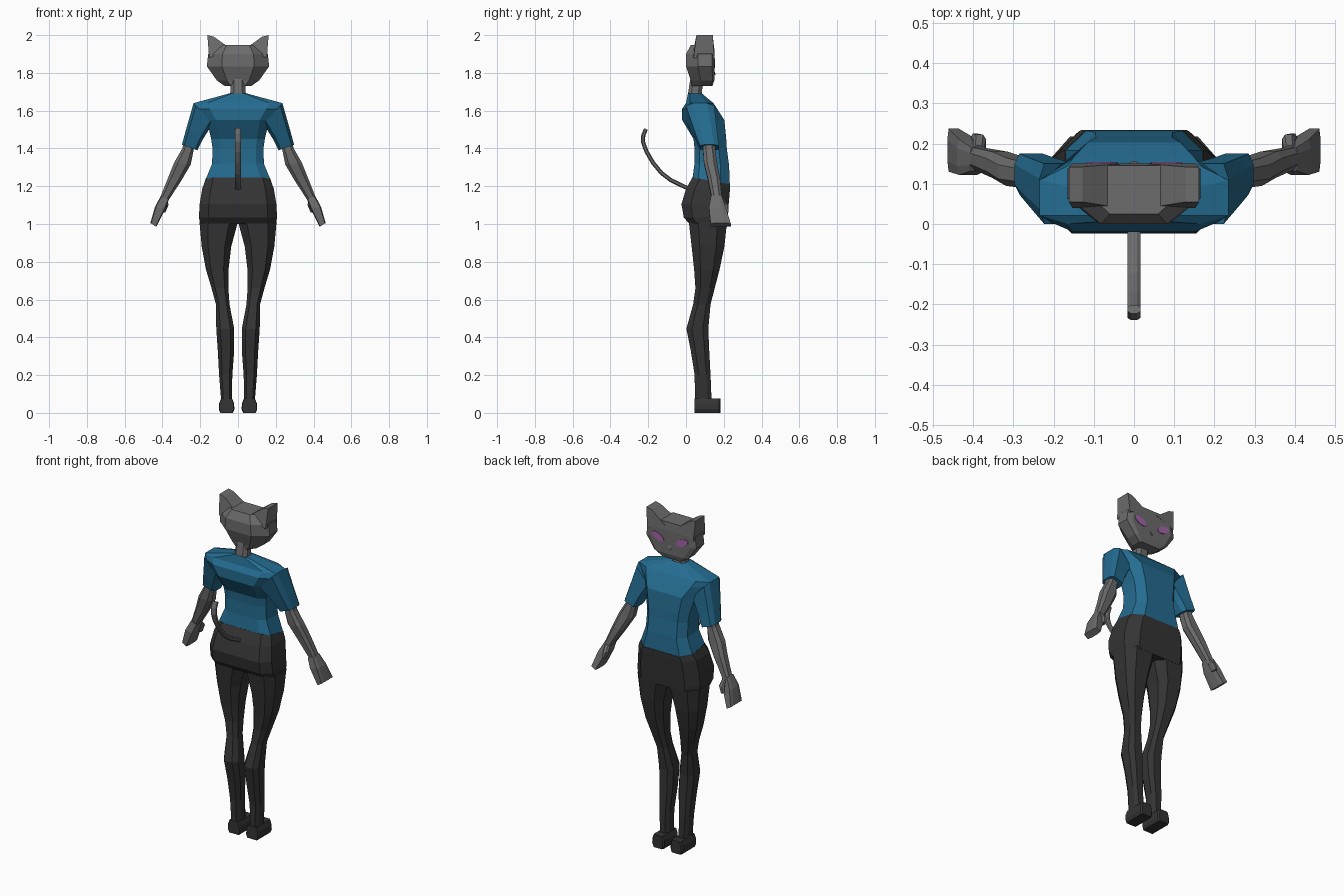
import bpy, bmesh, math
from mathutils import Vector


def material(name, rgb):
    m = bpy.data.materials.new(name)
    m.diffuse_color = (*rgb, 1)
    return m


FUR = material("grey fur", (0.15, 0.15, 0.15))
DARK = material("charcoal cloth", (0.034, 0.034, 0.034))
SHIRT = material("blue cloth", (0.018, 0.15, 0.28))
EYE = material("violet eye", (0.38, 0.13, 0.4))


def ring(x0, z0, x1, z1, y0, y1, cb=0.22, cf=0.22, db=0.25, df=0.25, tilt=0.0):
    """Eight-sided section spanning (x0,z0)-(x1,z1) and y0-y1 with cut corners."""
    uv = [(cb, 0), (1 - cb, 0), (1, db), (1, 1 - df),
          (1 - cf, 1), (cf, 1), (0, 1 - df), (0, db)]
    return [Vector((x0 + (x1 - x0) * u, y0 + (y1 - y0) * v,
                    z0 + (z1 - z0) * u + tilt * v)) for u, v in uv]


def loft(name, rings, mat, mirror=False):
    """Flat-faced skin over a list of equal-sized rings, capped at both ends."""
    bm = bmesh.new()
    rows = [[bm.verts.new(p) for p in r] for r in rings]
    n = len(rows[0])
    for a, b in zip(rows, rows[1:]):
        for i in range(n):
            j = (i + 1) % n
            bm.faces.new((a[i], a[j], b[j], b[i]))
    bm.faces.new(rows[0][::-1])
    bm.faces.new(rows[-1])
    bmesh.ops.recalc_face_normals(bm, faces=bm.faces)
    me = bpy.data.meshes.new(name)
    bm.to_mesh(me)
    bm.free()
    me.materials.append(mat)
    ob = bpy.data.objects.new(name, me)
    bpy.context.collection.objects.link(ob)
    if mirror:
        ob.modifiers.new("mirror", 'MIRROR').use_mirror_merge = False
    return ob


def body(name, rows, mat, **kw):
    """Symmetric part from rows of (z, half width, back y, front y, tilt)."""
    return loft(name, [ring(-w, z, w, z, y0, y1, tilt=t, **kw)
                       for z, w, y0, y1, t in rows], mat)


# Head, face towards +y
body("head", [(1.73, .07, .03, .14, 0), (1.76, .112, .025, .15, 0),
              (1.835, .165, .0, .15, 0), (1.90, .158, .0, .15, 0),
              (1.947, .115, .025, .145, 0)],
     FUR, cb=.24, cf=.1, db=.42, df=.08)
body("neck", [(1.66, .05, .01, .09, 0), (1.70, .04, .012, .083, 0),
              (1.78, .036, .025, .10, 0)], FUR)


def quad(x0, x1, y0, y1, z0, z1):
    return [Vector(p) for p in ((x0, y0, z0), (x1, y0, z1), (x1, y1, z1), (x0, y1, z0))]


loft("ear", [quad(.035, .153, .04, .15, 1.925, 1.88),
             quad(.128, .162, .055, .142, 1.992, 2.0)], FUR, True)


# Slanted almond eyes and small nose
def almond(y):
    out = []
    for i in range(10):
        a = i * math.tau / 10
        u, v = .043 * math.cos(a), .021 * math.sin(a)
        out.append(Vector((.08 + u * .92 - v * .39, y, 1.85 + u * .39 + v * .92)))
    return out


loft("eye", [almond(.148), almond(.154)], EYE, True)
loft("nose", [quad(-.014, .014, .146, .15, 1.812, 1.812),
              quad(-.004, .004, .146, .157, 1.79, 1.79)], FUR)

# Shirt
body("shirt", [(1.245, .17, .035, .232, -.035), (1.32, .137, .045, .228, -.01),
               (1.40, .135, .045, .216, 0), (1.45, .142, .04, .213, 0),
               (1.55, .165, -.02, .203, 0), (1.61, .215, -.02, .165, 0),
               (1.64, .235, .0, .145, 0), (1.69, .05, .01, .085, 0)],
     SHIRT, cb=.15, cf=.15, db=.15, df=.25)
loft("sleeve", [ring(.135, 1.53, .235, 1.64, .0, .15, .12, .12),
                ring(.185, 1.45, .275, 1.50, .045, .165, .15, .15),
                ring(.215, 1.39, .297, 1.42, .073, .175, .15, .15)], SHIRT, True)

# Arms
loft("forearm", [ring(.225, 1.44, .28, 1.46, .09, .155),
                 ring(.238, 1.375, .295, 1.40, .09, .155),
                 ring(.25, 1.315, .338, 1.325, .095, .165),
                 ring(.30, 1.23, .368, 1.25, .115, .18),
                 ring(.365, 1.13, .408, 1.15, .135, .19)], FUR, True)
loft("hand", [ring(.365, 1.13, .408, 1.15, .132, .19, .1, .1),
              ring(.385, 1.08, .44, 1.09, .122, .21, .1, .1),
              ring(.432, .985, .464, 1.005, .13, .237, .1, .1)], FUR, True)
loft("thumb", [ring(.372, 1.13, .40, 1.14, .17, .195),
               ring(.368, 1.10, .40, 1.10, .18, .222),
               ring(.385, 1.06, .405, 1.065, .19, .225)], FUR, True)

# Trousers: hips with the seat overhanging the thighs
body("hips", [(1.0, .2, .018, .217, 0), (1.035, .207, -.012, .22, 0),
              (1.105, .203, -.024, .226, 0), (1.185, .19, .0, .233, 0),
              (1.247, .171, .034, .234, -.037)],
     DARK, cb=.12, cf=.15, db=.2, df=.25)
legs = [(.075, .033, .09, .047, .135), (.2, .03, .10, .046, .13),
        (.33, .02, .107, .025, .123), (.445, .02, .115, .002, .118),
        (.575, .045, .117, .038, .13), (.66, .051, .14, .05, .152),
        (.76, .05, .17, .043, .178), (.88, .036, .192, .03, .203),
        (1.01, .001, .204, .015, .217)]
loft("leg", [ring(a, z, b, z, y0, y1) for z, a, b, y0, y1 in legs], DARK, True)

# Shoes
shoes = [(0, .027, .093), (.02, .019, .102), (.05, .021, .1), (.075, .031, .09)]
loft("shoe", [ring(a, z, b, z, .045, .182, .04, .1, .04, .06) for z, a, b in shoes],
     DARK, True)

# Tail curving up behind
path = [Vector((0, y, z)) for y, z in
        ((.03, 1.18), (-.02, 1.203), (-.08, 1.232), (-.13, 1.27), (-.175, 1.325),
         (-.21, 1.385), (-.228, 1.435), (-.226, 1.47), (-.212, 1.503))]
rings = []
for i, p in enumerate(path):
    t = (path[min(i + 1, len(path) - 1)] - path[max(i - 1, 0)]).normalized()
    n, x = Vector((0, -t.z, t.y)) * .011, Vector((.016, 0, 0))
    rings.append([p + x * a + n * b for a, b in
                  ((1, .5), (.5, 1), (-.5, 1), (-1, .5), (-1, -.5), (-.5, -1), (.5, -1), (1, -.5))])
loft("tail", rings, FUR)
